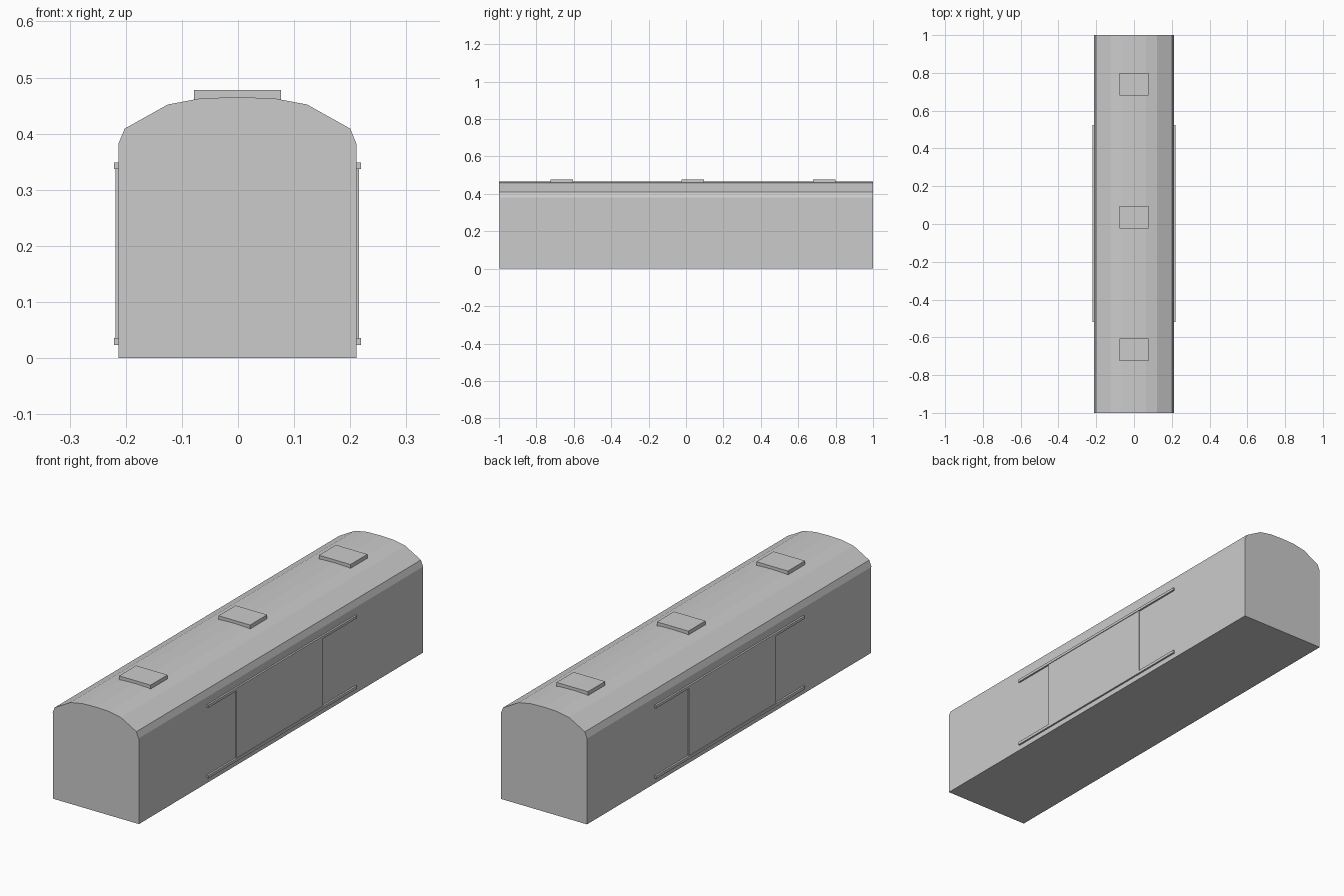
import bpy, bmesh

if "Cube" in bpy.data.objects:
    bpy.data.objects.remove(bpy.data.objects["Cube"])


def box(name, x, y, z):
    """Box from (min, max) ranges on each axis."""
    bm = bmesh.new()
    bmesh.ops.create_cube(bm, size=1)
    for v in bm.verts:
        v.co = [r[0] if c < 0 else r[1] for c, r in zip(v.co, (x, y, z))]
    return finish(name, bm)


def extrusion(name, profile, y0, y1):
    """Closed x-z profile extruded along y."""
    bm = bmesh.new()
    face = bm.faces.new([bm.verts.new((x, y0, z)) for x, z in profile])
    out = bmesh.ops.extrude_face_region(bm, geom=[face])["geom"]
    verts = [g for g in out if isinstance(g, bmesh.types.BMVert)]
    bmesh.ops.translate(bm, verts=verts, vec=(0, y1 - y0, 0))
    bmesh.ops.recalc_face_normals(bm, faces=bm.faces)
    return finish(name, bm)


def finish(name, bm):
    mesh = bpy.data.meshes.new(name)
    bm.to_mesh(mesh)
    bm.free()
    obj = bpy.data.objects.new(name, mesh)
    bpy.context.collection.objects.link(obj)
    return obj


CX = -0.001   # the body sits a hair left of centre
HW = 0.212    # half width of the body

# Wagon body
box("body", (CX - HW, CX + HW), (-0.998, 1), (0, 0.382))

# Faceted arched roof
half = [(HW, 0.382), (0.201, 0.409), (0.124, 0.452), (0.065, 0.463)]
profile = ([(CX + x, z) for x, z in half] + [(CX, 0.465)]
           + [(CX - x, z) for x, z in reversed(half)])
extrusion("roof", profile, -1, 1)

# Roof hatches
for i, y in enumerate((-0.665, 0.035, 0.74)):
    box(f"roof_hatch_{i + 1}", (-0.078, 0.077), (y - 0.06, y + 0.06), (0.455, 0.478))

# Sliding doors with upper and lower rails on both sides
for side, s in (("left", -1), ("right", 1)):
    def span(inner, outer):
        return sorted((CX + s * inner, CX + s * outer))
    box(f"{side}_door", span(0.205, 0.217), (-0.32, 0.29), (0.03, 0.343))
    box(f"{side}_upper_rail", span(0.205, 0.22), (-0.52, 0.525), (0.337, 0.349))
    box(f"{side}_lower_rail", span(0.205, 0.22), (-0.52, 0.525), (0.023, 0.036))
